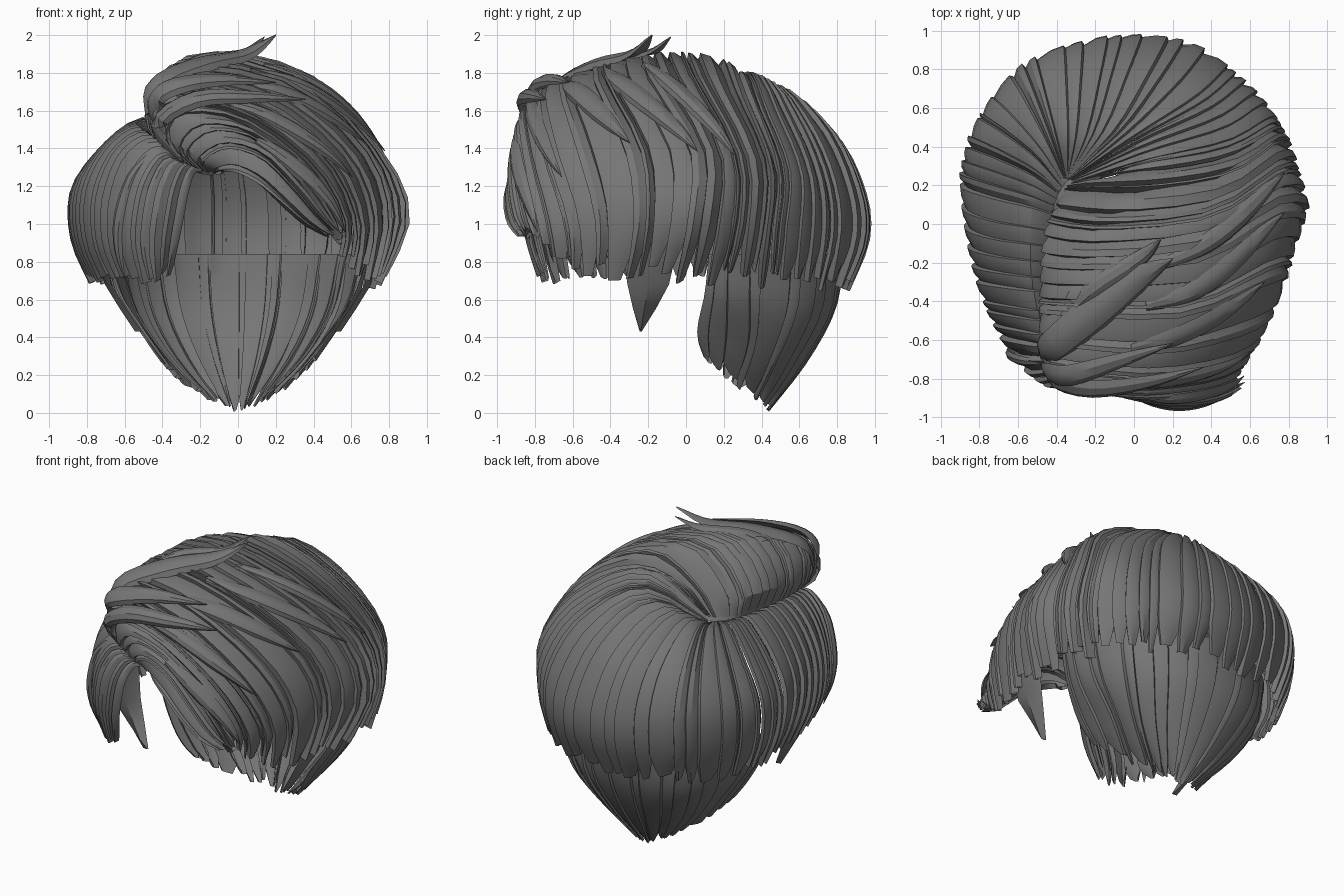
import bpy, math, random
from mathutils import Vector

random.seed(4)
hair = bpy.data.materials.new("dark_grey_hair")
hair.diffuse_color = (0.18, 0.18, 0.18, 1)
CENTRE = Vector((0, 0, 0.95))

# Guide paths, each from the parting or crown down to the tips
LEFT = [
    [(-.17, -.72, 1.27), (-.22, -.8, 1.29), (-.26, -.86, 1.2), (-.29, -.87, 1.05), (-.32, -.85, .9), (-.36, -.79, .72)],
    [(-.22, -.7, 1.28), (-.37, -.77, 1.35), (-.46, -.81, 1.22), (-.5, -.81, 1.05), (-.51, -.78, .88), (-.47, -.73, .68)],
    [(-.32, -.6, 1.33), (-.45, -.63, 1.45), (-.6, -.61, 1.35), (-.68, -.59, 1.12), (-.68, -.57, .9), (-.61, -.53, .69)],
    [(-.42, -.35, 1.42), (-.53, -.35, 1.51), (-.69, -.33, 1.4), (-.8, -.31, 1.18), (-.8, -.29, .92), (-.71, -.25, .68)],
    [(-.42, -.05, 1.48), (-.55, -.03, 1.54), (-.73, 0, 1.4), (-.87, .05, 1.18), (-.87, .1, .92), (-.76, .1, .68)],
    [(-.4, .13, 1.51), (-.53, .2, 1.55), (-.72, .27, 1.4), (-.87, .32, 1.18), (-.87, .33, .92), (-.77, .33, .67)],
]
BACK = [
    [(-.37, .2, 1.52), (-.5, .36, 1.56), (-.66, .5, 1.4), (-.77, .58, 1.18), (-.77, .58, .92), (-.69, .54, .66)],
    [(-.35, .23, 1.52), (-.42, .46, 1.58), (-.5, .71, 1.41), (-.54, .83, 1.18), (-.54, .83, .92), (-.48, .76, .65)],
    [(-.34, .24, 1.52), (-.24, .48, 1.64), (-.17, .79, 1.45), (-.14, .94, 1.18), (-.14, .96, .92), (-.13, .85, .63)],
    [(-.33, .24, 1.52), (-.05, .5, 1.71), (.15, .76, 1.51), (.25, .91, 1.2), (.27, .94, .93), (.25, .83, .63)],
    [(-.33, .23, 1.52), (.02, .43, 1.76), (.38, .6, 1.54), (.54, .72, 1.24), (.57, .74, .95), (.52, .68, .64)],
    [(-.34, .21, 1.52), (.05, .33, 1.81), (.48, .43, 1.6), (.7, .55, 1.28), (.74, .53, .97), (.68, .5, .65)],
]
CROWN = [
    [(-.36, .19, 1.52), (-.22, .2, 1.71), (.1, .21, 1.86), (.5, .28, 1.68), (.73, .43, 1.32), (.8, .42, 1), (.72, .36, .66)],
    [(-.42, .05, 1.5), (-.41, .03, 1.68), (-.12, 0, 1.9), (.4, .06, 1.77), (.74, .27, 1.37), (.85, .28, 1.03), (.75, .2, .67)],
    [(-.43, -.13, 1.48), (-.46, -.15, 1.67), (-.2, -.17, 1.9), (.35, -.12, 1.78), (.74, .1, 1.4), (.9, .09, 1.05), (.75, .01, .67)],
    [(-.43, -.33, 1.44), (-.48, -.35, 1.64), (-.27, -.36, 1.87), (.3, -.35, 1.76), (.7, -.15, 1.4), (.83, -.13, 1.05), (.74, -.2, .68)],
    [(-.42, -.5, 1.39), (-.49, -.52, 1.59), (-.36, -.54, 1.8), (.2, -.56, 1.73), (.62, -.43, 1.4), (.76, -.36, 1.05), (.7, -.39, .69)],
]
FRINGE = [
    [(-.35, -.64, 1.34), (-.47, -.67, 1.54), (-.39, -.72, 1.72), (.08, -.77, 1.66), (.48, -.71, 1.37), (.65, -.6, 1.02), (.61, -.58, .7)],
    [(-.25, -.72, 1.3), (-.4, -.79, 1.46), (-.34, -.83, 1.61), (.0, -.87, 1.58), (.37, -.83, 1.32), (.55, -.76, 1.02), (.53, -.72, .78)],
    [(-.17, -.74, 1.27), (-.24, -.82, 1.36), (-.1, -.88, 1.46), (.12, -.92, 1.41), (.32, -.92, 1.22), (.46, -.89, 1.04), (.58, -.83, .9)],
    [(-.12, -.74, 1.27), (-.07, -.82, 1.28), (.0, -.89, 1.27), (.11, -.94, 1.21), (.23, -.96, 1.11), (.36, -.94, 1), (.5, -.88, .92)],
]
NAPE = [
    [(.69, .12, .84), (.64, .1, .63), (.51, .06, .42), (.41, .1, .27)],
    [(.68, .3, .84), (.62, .3, .6), (.47, .3, .38), (.29, .24, .15)],
    [(.56, .58, .84), (.51, .56, .55), (.37, .47, .3), (.15, .36, .06)],
    [(.32, .77, .84), (.29, .74, .55), (.2, .6, .28), (.06, .42, .01)],
    [(0, .84, .84), (0, .79, .55), (0, .64, .27), (0, .43, 0)],
]
NAPE += [[(-x, y, z) for x, y, z in g] for g in NAPE[3::-1]]
SHELL = LEFT + BACK + CROWN + FRINGE


def spline(pts, u):
    """Catmull-Rom through pts, u counted in points."""
    u = min(max(u, 0), len(pts) - 1)
    i = min(int(u), len(pts) - 2)
    f = u - i
    b, c = Vector(pts[i]), Vector(pts[i + 1])
    a = Vector(pts[i - 1]) if i else b * 2 - c
    d = Vector(pts[i + 2]) if i + 2 < len(pts) else c * 2 - b
    return b + f / 2 * (c - a + f * (2 * a - 5 * b + 4 * c - d + f * (3 * (b - c) + d - a)))


def surf(guides, s, t):
    """Point and outward normal on the skin lofted across the guides."""
    def at(s, t):
        i = int(min(max(s, 0), len(guides) - 1))
        lo = max(0, min(i - 1, len(guides) - 4))
        rows = guides[lo:lo + 4]
        return spline([spline(g, t * (len(g) - 1)) for g in rows], s - lo)
    p = at(s, t)
    n = (at(s + .05, t) - at(s - .05, t)).cross(at(s, t + .02) - at(s, t - .02))
    out = p - CENTRE
    n = n.normalized() if n.length > 1e-6 else out.normalized()
    return p, (n if n.dot(out) > 0 else -n)


def make(name, verts, faces):
    me = bpy.data.meshes.new(name)
    me.from_pydata(verts, [], faces)
    me.materials.append(hair)
    ob = bpy.data.objects.new(name, me)
    bpy.context.collection.objects.link(ob)
    return ob


def grid(verts, faces, rows, closed=False):
    base, n = len(verts), len(rows[0])
    for r in rows:
        verts.extend(r)
    for j in range(len(rows) - 1):
        for k in range(n if closed else n - 1):
            a, b = base + j * n + k, base + j * n + (k + 1) % n
            faces.append((a, b, b + n, a + n))


# Shingled strand section: (position across, height)
SECTION = [(-.2, -1), (.1, -.6), (.5, .1), (.93, .25), (1.02, -1.1)]


def strands(name, guides, s0, s1, count, height, steps=16, ragged=.05):
    cuts = [s0 + (s1 - s0) * (i + (random.uniform(-.38, .38) if 0 < i < count else 0)) / count
            for i in range(count + 1)]
    verts, faces = [], []
    for a, b in zip(cuts, cuts[1:]):
        end = 1 - random.uniform(0, ragged)
        h = height * random.uniform(.5, 1.4)
        lean = random.uniform(.2, .9)
        rows = []
        for j in range(steps + 1):
            q = j / steps
            t = end * q
            keep = 1 if q < .9 else 1 - .55 * (q - .9) / .1
            row = []
            for u, o in SECTION:
                u = lean + (u - lean) * keep
                p, n = surf(guides, min(max(a + (b - a) * u, 0), len(guides) - 1), t)
                row.append(p + n * o * h * min(1, .2 + 3 * q))
            rows.append(row)
        grid(verts, faces, rows)
    return make(name, verts, faces)


def lock(name, path, width, thick=.03, steps=14):
    """Loose tapered lock swept along a path of points."""
    rows = []
    for j in range(steps + 1):
        u = j / steps * (len(path) - 1)
        p = spline(path, u)
        tan = (spline(path, u + .05) - spline(path, u - .05)).normalized()
        out = p - CENTRE
        out = (out - tan * out.dot(tan)).normalized()
        side = tan.cross(out)
        w = width / 2 * max(.03, math.sin(math.pi * (.12 + .88 * j / steps)) ** .8)
        k = thick * min(1, w / width * 2 + .1)
        rows.append([p + side * w * x + out * k * y
                     for x, y in ((-1, -.6), (-.5, .6), (.2, 1), (.75, .5), (1, -.6), (0, -.3))])
    verts, faces = [], []
    grid(verts, faces, rows, True)
    faces += [tuple(range(6)), tuple(range(len(verts) - 6, len(verts)))]
    return make(name, verts, faces)


# Main volume
strands("left_side_hair", SHELL, 0, 5.5, 20, .03)
strands("back_hair", SHELL, 5.5, 11.5, 22, .022)
strands("crown_hair", SHELL, 11.5, 16.5, 14, .04)
strands("front_fringe", SHELL, 16.5, 20, 12, .03, ragged=.09)
# Tapered nape underneath
strands("nape_hair", NAPE, 0, 8, 22, .014, 10, .06)

# Scalp strip closing the valley of the parting
verts, faces = [], []
strip = []
for k in range(25):
    a = surf(SHELL, 6.5 - 6.5 * k / 24, .02)[0]
    b = surf(SHELL, 11 + 9 * k / 24, .02)[0]
    strip.append([a, (a + b) / 2 - Vector((0, 0, .015)), b])
grid(verts, faces, strip)
make("parting", verts, faces)

# Loose locks lying on the swept side: start and end on the skin, width
for i, (a, t0, b, t1, w) in enumerate([
        (15.3, .44, 14.2, .68, .12), (16.4, .45, 15.5, .66, .12), (14.3, .44, 13.1, .68, .11),
        (17.6, .46, 16.9, .73, .1), (18.8, .5, 18.2, .88, .1), (1.5, .3, 1.7, .97, .08)]):
    path = []
    for k in range(6):
        f = k / 5
        p, n = surf(SHELL, a + (b - a) * f, t0 + (t1 - t0) * f)
        path.append(p + n * (-.005 + .03 * f))
    lock("loose_lock_%d" % (i + 1), path, w, .02)

# Raised locks over the front volume, with flicked tips
lock("top_lock", [(-.46, -.7, 1.58), (-.42, -.64, 1.75), (-.2, -.46, 1.85), (.03, -.28, 1.9), (.2, -.18, 2)], .19, .03)
lock("top_lock_flick", [(-.38, -.5, 1.78), (-.2, -.33, 1.88), (.03, -.18, 1.91), (.14, -.08, 1.99)], .1, .02)
lock("front_curl", [(-.3, -.76, 1.36), (-.42, -.81, 1.54), (-.22, -.86, 1.67), (.08, -.82, 1.68), (.36, -.74, 1.66)], .12, .025)
lock("front_curl_top", [(-.4, -.72, 1.5), (-.44, -.77, 1.66), (-.33, -.79, 1.74), (-.1, -.72, 1.77), (.2, -.62, 1.75)], .14, .025)

# Pointed sideburns
for side, x in (("left", -1), ("right", 1)):
    verts, faces = [], []
    rows = [[(x * (px + dx), py + w * f, pz) for f, dx in ((-.5, -.02), (0, .015), (.5, -.02))]
            for px, py, pz, w in ((.74, -.19, .9, .3), (.69, -.2, .68, .22), (.61, -.22, .55, .12), (.53, -.24, .43, .01))]
    grid(verts, faces, rows)
    make(side + "_sideburn", verts, faces)

# Smooth along the strands, sharp at their edges
bpy.ops.object.select_all(action='SELECT')
bpy.context.view_layer.objects.active = bpy.data.objects["back_hair"]
bpy.ops.object.shade_smooth_by_angle(angle=math.radians(30))
